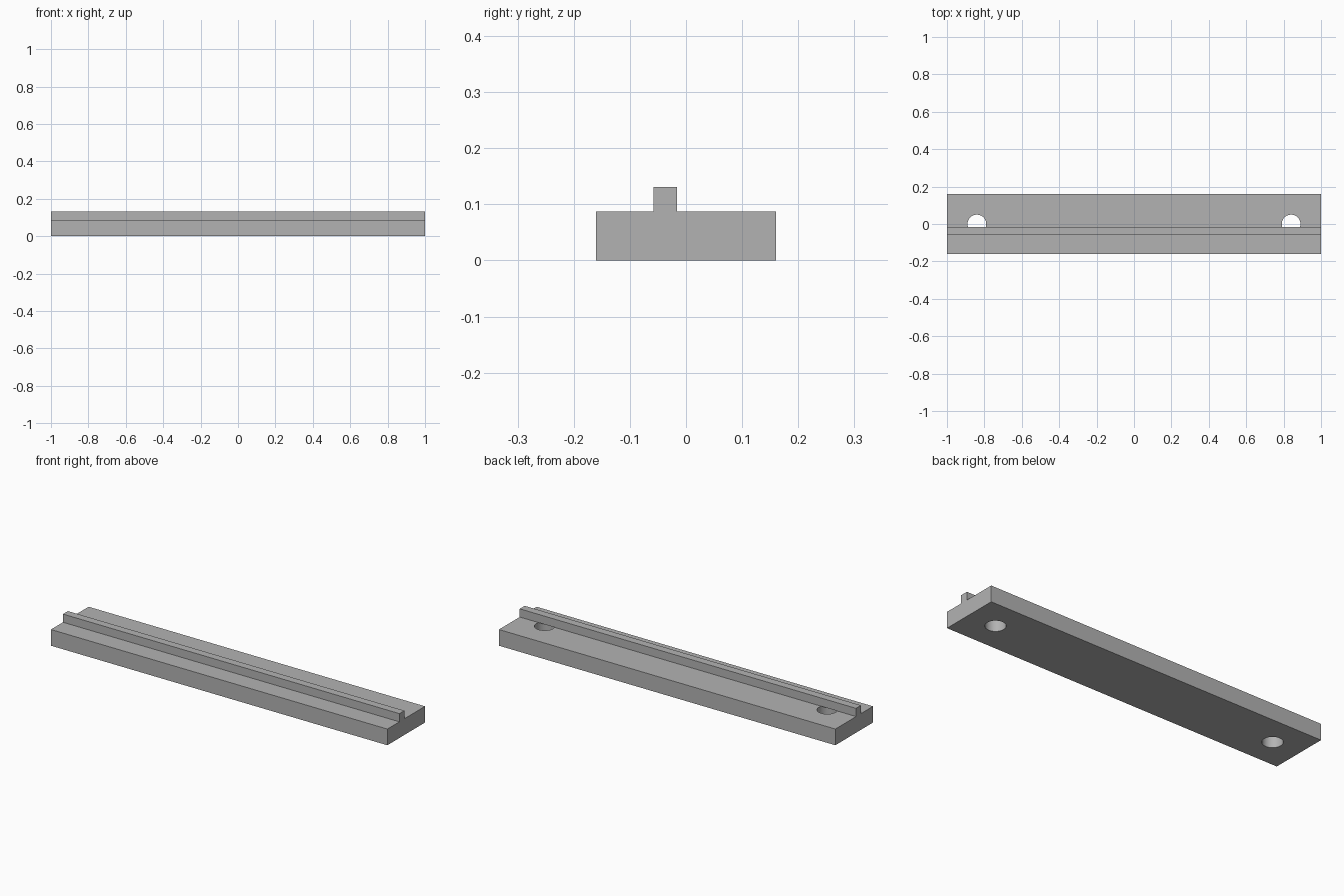
import bpy

# Remove the default object
default = bpy.data.objects.get("Cube")
if default:
    bpy.data.objects.remove(default, do_unlink=True)

HOLE_X, HOLE_RADIUS = 0.84, 0.05
BASE_TOP, RAIL_TOP = 0.087, 0.131

# Single plain grey
grey = bpy.data.materials.new("plain grey")
grey.use_nodes = True
colour = (0.45, 0.45, 0.45, 1)
grey.diffuse_color = colour
grey.node_tree.nodes["Principled BSDF"].inputs["Base Color"].default_value = colour


def add_bar(name, y0, y1, z0, z1):
    """Full-length rectangular bar along x."""
    bpy.ops.mesh.primitive_cube_add(size=1, location=(0, (y0 + y1) / 2, (z0 + z1) / 2))
    bar = bpy.context.object
    bar.name = name
    bar.scale = (2, y1 - y0, z1 - z0)
    bpy.ops.object.transform_apply(location=True, rotation=False, scale=True)
    bar.data.materials.append(grey)
    return bar


# Base plate and the raised guide rail
base = add_bar("base_plate", -0.16, 0.16, 0, BASE_TOP)
add_bar("guide_rail", -0.058, -0.016, BASE_TOP, RAIL_TOP)

# Mounting holes through the plate, partly under the rail
for side, sign in (("left", 1), ("right", -1)):
    bpy.ops.mesh.primitive_cylinder_add(
        vertices=48, radius=HOLE_RADIUS, depth=0.4, location=(sign * HOLE_X, 0, 0))
    cutter = bpy.context.object
    cutter.name = side + "_hole_cutter"
    cutter.data.materials.append(grey)
    cutter.hide_render = True
    cut = base.modifiers.new(side + "_hole", "BOOLEAN")
    cut.operation = "DIFFERENCE"
    cut.solver = "EXACT"
    cut.object = cutter
    # Bake the cut, then drop the cutter
    bpy.context.view_layer.objects.active = base
    bpy.ops.object.modifier_apply(modifier=cut.name)
    bpy.data.objects.remove(cutter, do_unlink=True)

# Smooth hole walls, sharp edges elsewhere
bpy.ops.object.select_all(action="DESELECT")
base.select_set(True)
bpy.context.view_layer.objects.active = base
bpy.ops.object.shade_smooth_by_angle()
